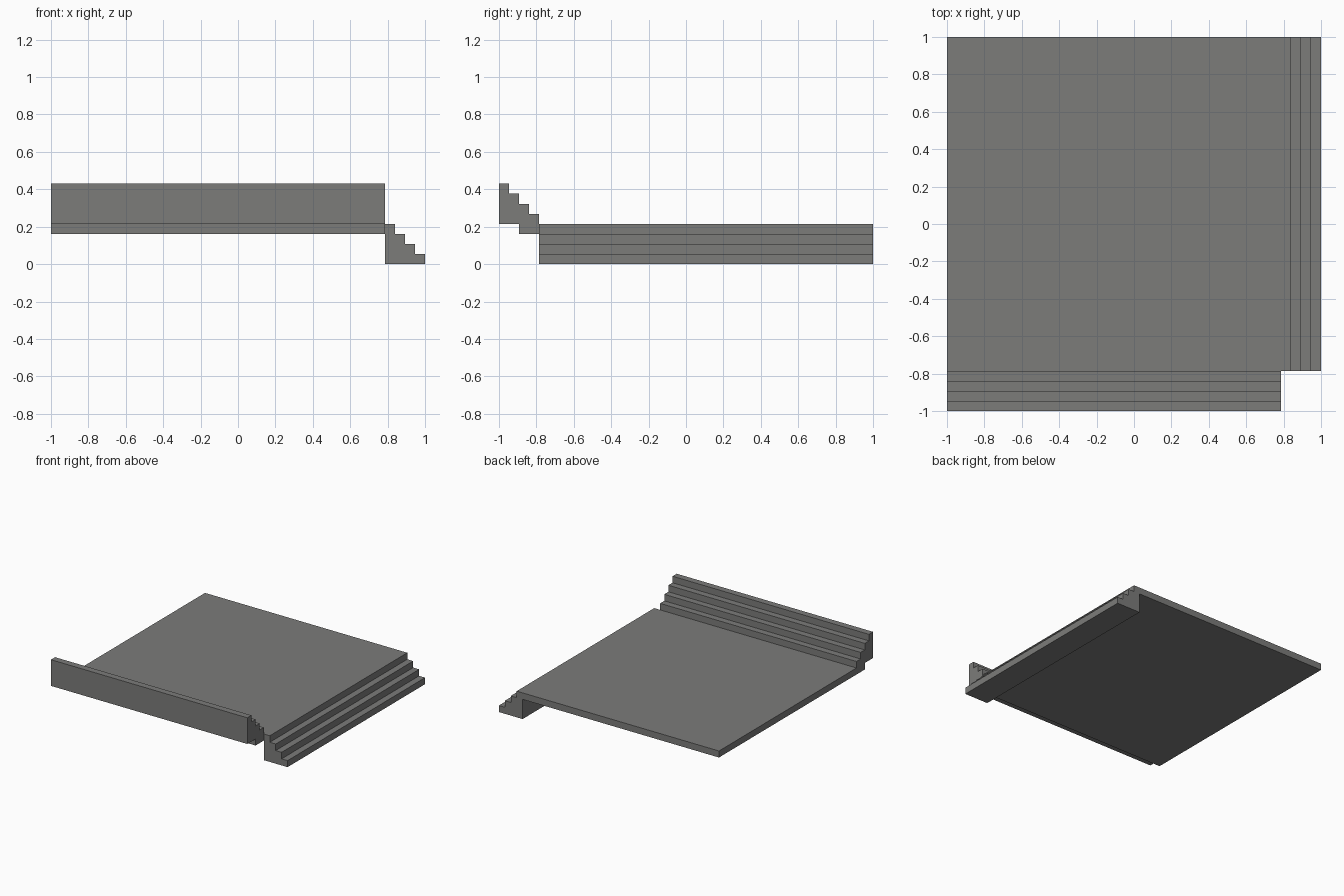
import bpy
import bmesh
from mathutils import Vector

if "Cube" in bpy.data.objects:
    bpy.data.objects.remove(bpy.data.objects["Cube"])

S = 2 / 37.2          # one step: same rise and run
N = 4                 # steps per flight
EDGE = 1 - N * S      # where the platform meets each flight

grey = bpy.data.materials.new("concrete grey")
grey.diffuse_color = (0.2, 0.2, 0.195, 1)
grey.use_nodes = True
grey.node_tree.nodes["Principled BSDF"].inputs["Base Color"].default_value = grey.diffuse_color


def extrude_profile(name, points, direction):
    """Fill a closed outline and extrude it into a solid."""
    bm = bmesh.new()
    face = bm.faces.new([bm.verts.new(p) for p in points])
    ext = bmesh.ops.extrude_face_region(bm, geom=[face])
    verts = [g for g in ext["geom"] if isinstance(g, bmesh.types.BMVert)]
    bmesh.ops.translate(bm, verts=verts, vec=Vector(direction))
    bmesh.ops.recalc_face_normals(bm, faces=bm.faces)
    mesh = bpy.data.meshes.new(name)
    bm.to_mesh(mesh)
    bm.free()
    mesh.materials.append(grey)
    obj = bpy.data.objects.new(name, mesh)
    bpy.context.collection.objects.link(obj)
    return obj


def stair_line():
    """Stepped edge as (run, height), from the top tread down."""
    pts = []
    for i in range(N):
        h = (N - i) * S
        pts += [(i * S, h), ((i + 1) * S, h)]
    return pts


# Flat platform slab, running under the inner half of the upper flight
z0, z1 = (N - 1) * S, N * S
y0 = -1 + 2 * S
extrude_profile("platform",
                [(-1, y0, z0), (EDGE, y0, z0), (EDGE, 1, z0), (-1, 1, z0)],
                (0, 0, z1 - z0))

# Lower flight: descends from the platform to the ground on the right
profile = [(0, 0)] + stair_line() + [(N * S, 0)]
extrude_profile("lower_steps", [(EDGE + r, -EDGE, h) for r, h in profile],
                (0, 1 + EDGE, 0))

# Upper flight: rises from the platform towards the front
extrude_profile("upper_steps", [(-1, -1 + r, z1 + h) for r, h in profile],
                (1 + EDGE, 0, 0))
